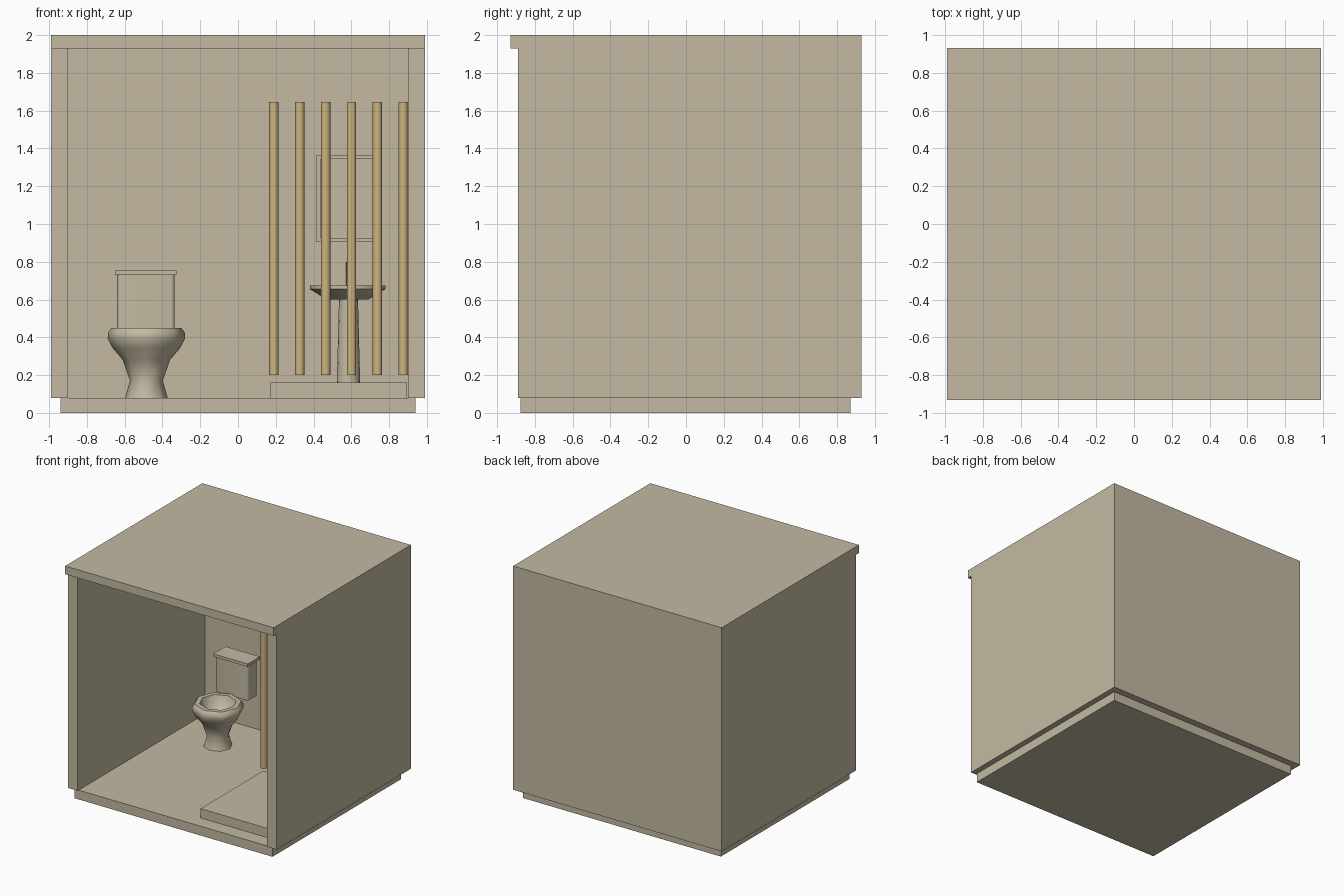
import bpy, bmesh, math
from mathutils import Vector

cube = bpy.data.objects.get("Cube")
if cube:
    bpy.data.objects.remove(cube, do_unlink=True)


def material(name, rgb):
    m = bpy.data.materials.new(name)
    m.use_nodes = True
    color = (*rgb, 1)
    m.diffuse_color = color
    m.node_tree.nodes["Principled BSDF"].inputs["Base Color"].default_value = color
    return m


beige = material("beige", (0.546, 0.491, 0.361))
wood = material("light wood", (0.62, 0.46, 0.22))


def finish(name, bm, mat, smooth=None):
    bmesh.ops.recalc_face_normals(bm, faces=bm.faces)
    mesh = bpy.data.meshes.new(name)
    bm.to_mesh(mesh)
    bm.free()
    mesh.materials.append(mat)
    if smooth:
        mesh.shade_smooth()
        mesh.set_sharp_from_angle(angle=math.radians(smooth))
    ob = bpy.data.objects.new(name, mesh)
    bpy.context.collection.objects.link(ob)
    return ob


def box(name, x, y, z, mat=beige, round_corners=0):
    """Box from (min, max) pairs, optionally with rounded upright edges."""
    bm = bmesh.new()
    bmesh.ops.create_cube(bm, size=1)
    for v in bm.verts:
        v.co = Vector([(r[0] + r[1]) / 2 + c * (r[1] - r[0])
                       for r, c in zip((x, y, z), v.co)])
    if round_corners:
        upright = [e for e in bm.edges
                   if abs(e.verts[0].co.z - e.verts[1].co.z) > 0.01]
        bmesh.ops.bevel(bm, geom=upright, offset=round_corners, segments=3,
                        profile=0.5, affect='EDGES')
    return finish(name, bm, mat, 35 if round_corners else None)


def lathe(name, center, profile, sides, mat=beige, smooth=50):
    """Turn (radius, height) points around an upright axis, capping both ends."""
    bm = bmesh.new()
    rings = []
    for r, z in profile:
        angles = [math.tau * i / sides for i in range(sides)]
        rings.append([bm.verts.new((center[0] + r * math.cos(a),
                                    center[1] + r * math.sin(a), z)) for a in angles])
    for low, high in zip(rings, rings[1:]):
        for i in range(sides):
            j = (i + 1) % sides
            bm.faces.new((low[i], low[j], high[j], high[i]))
    bm.faces.new(rings[0][::-1])
    bm.faces.new(rings[-1])
    return finish(name, bm, mat, smooth)


def cut(ob, cutter):
    cutter.hide_render = True
    mod = ob.modifiers.new("cut", 'BOOLEAN')
    mod.operation = 'DIFFERENCE'
    mod.solver = 'EXACT'
    mod.object = cutter
    bpy.context.view_layer.objects.active = ob
    bpy.ops.object.modifier_apply(modifier=mod.name)
    bpy.data.objects.remove(cutter, do_unlink=True)


# Room: walls and roof in one piece, open at the front and set on a plinth
shell = box("walls_and_roof", (-0.99, 0.99), (-0.93, 0.93), (0.08, 2))
cut(shell, box("room_cutter", (-0.9, 0.9), (-1.2, 0.84), (-0.2, 1.93)))
cut(shell, box("front_trim_cutter", (-1.2, 1.2), (-1.2, -0.89), (-0.2, 1.93)))
box("floor_plinth", (-0.94, 0.94), (-0.875, 0.87), (0, 0.08))

# Shower tray and the row of wooden screen poles
box("shower_tray", (0.17, 0.895), (-0.75, 0.1), (0.08, 0.16))
for i in range(6):
    lathe(f"screen_pole_{i + 1}", (0.19 + 0.137 * i, 0.08),
          [(0.025, 0.2), (0.025, 1.645)], 16, wood)

# Toilet
lathe("toilet_bowl", (-0.485, 0.42),
      [(0.113, 0.08), (0.087, 0.17), (0.125, 0.28), (0.18, 0.345), (0.205, 0.395),
       (0.203, 0.425), (0.185, 0.45), (0.145, 0.45), (0.135, 0.42), (0.1, 0.35),
       (0.04, 0.31)], 8)
box("toilet_tank", (-0.64, -0.335), (0.61, 0.74), (0.43, 0.73), round_corners=0.02)
box("toilet_tank_lid", (-0.65, -0.325), (0.595, 0.76), (0.73, 0.755))

# Wash basin on a pedestal, with a tap
lathe("basin_pedestal", (0.585, 0.64),
      [(0.064, 0.08), (0.058, 0.3), (0.05, 0.61)], 16)
lathe("basin", (0.58, 0.64),
      [(0.11, 0.6), (0.2, 0.655), (0.2, 0.675), (0.175, 0.675), (0.15, 0.645),
       (0.08, 0.62)], 16, smooth=40)
lathe("tap_post", (0.585, 0.815), [(0.012, 0.66), (0.012, 0.8)], 10)
box("tap_spout", (0.575, 0.595), (0.72, 0.815), (0.775, 0.795))

# Wall mirror with a raised frame
left, right, low, high, bar = 0.415, 0.745, 0.905, 1.365, 0.022
box("mirror_glass", (left + bar, right - bar), (0.83, 0.845), (low + bar, high - bar))
for name, x in (("right", (left, left + bar)), ("left", (right - bar, right))):
    box("mirror_frame_" + name, x, (0.815, 0.845), (low, high))
for name, z in (("bottom", (low, low + bar)), ("top", (high - bar, high))):
    box("mirror_frame_" + name, (left + bar, right - bar), (0.815, 0.845), z)
